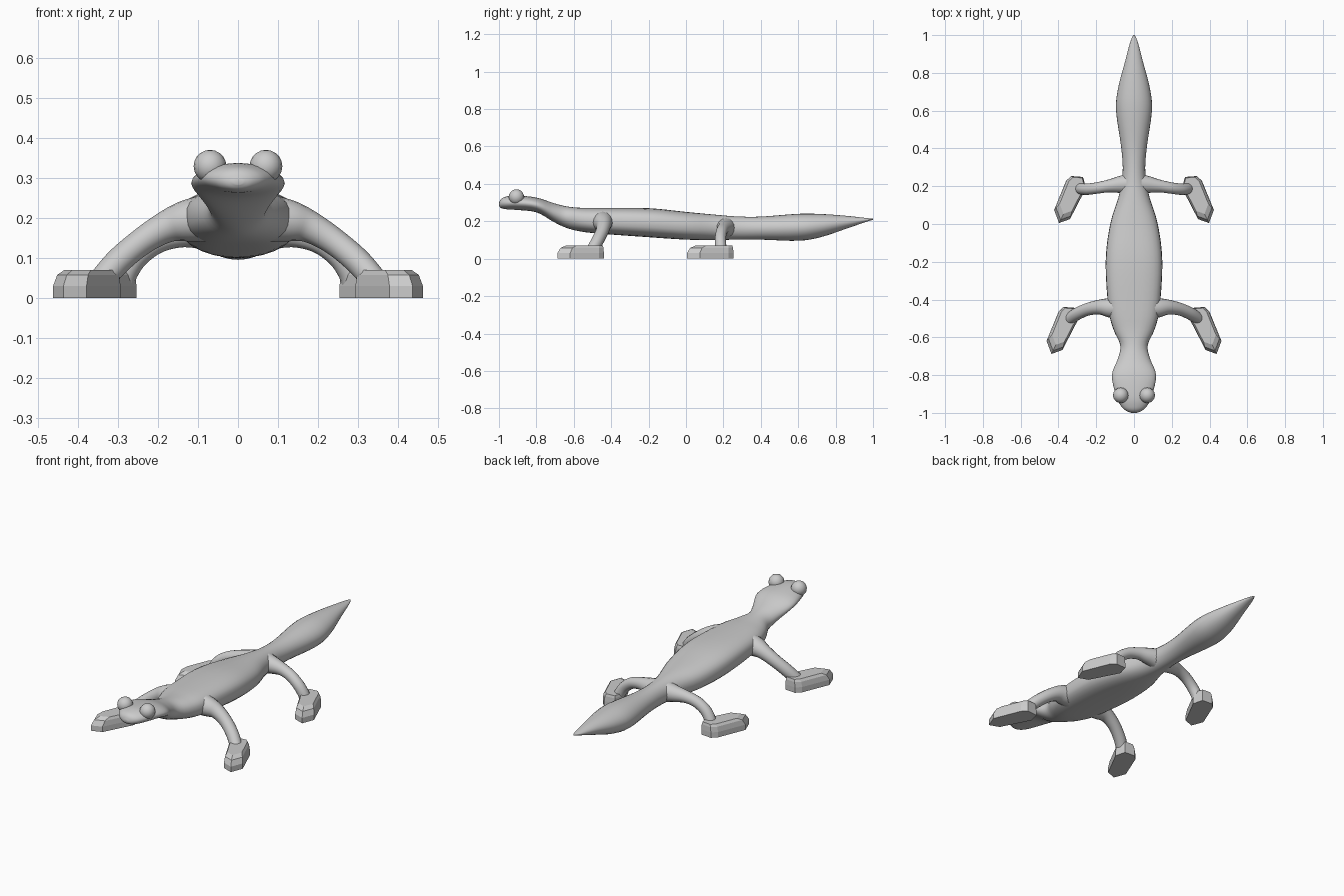
import bpy, bmesh, math
from mathutils import Vector

if "Cube" in bpy.data.objects:
    bpy.data.objects.remove(bpy.data.objects["Cube"])


def spline(keys, steps):
    """Catmull-Rom interpolation through tuples of any length."""
    out = []
    n = len(keys)
    for i in range(n - 1):
        a, b, c, d = (keys[max(0, min(n - 1, i + k))] for k in (-1, 0, 1, 2))
        for s in range(steps):
            t = s / steps
            out.append([0.5 * (2 * q + (r - p) * t + (2 * p - 5 * q + 4 * r - w) * t * t
                               + (3 * q - p - 3 * r + w) * t ** 3)
                        for p, q, r, w in zip(a, b, c, d)])
    out.append(list(keys[-1]))
    return out


def skin(name, rings, smooth=True):
    """Bridge equal-sized rings of points and cap both ends."""
    bm = bmesh.new()
    loops = [[bm.verts.new(p) for p in ring] for ring in rings]
    n = len(loops[0])
    for a, b in zip(loops, loops[1:]):
        for i in range(n):
            bm.faces.new((a[i], a[(i + 1) % n], b[(i + 1) % n], b[i]))
    bm.faces.new(loops[0])
    bm.faces.new(loops[-1])
    bmesh.ops.recalc_face_normals(bm, faces=bm.faces)
    for f in bm.faces:
        f.smooth = smooth
    me = bpy.data.meshes.new(name)
    bm.to_mesh(me)
    bm.free()
    ob = bpy.data.objects.new(name, me)
    bpy.context.collection.objects.link(ob)
    return ob


def mirror(ob):
    ob.modifiers.new("Mirror", 'MIRROR').use_mirror_merge = False


# Body, head and tail: y, half width, top z, bottom z, section squareness
stations = [
    (-1.00, .012, .298, .284, 2), (-.99, .04, .318, .272, 2), (-.965, .068, .331, .265, 2),
    (-.91, .095, .338, .261, 2), (-.80, .117, .327, .248, 2), (-.71, .084, .298, .198, 2),
    (-.64, .073, .28, .165, 2), (-.56, .108, .272, .145, 2.3), (-.45, .135, .272, .133, 2.6),
    (-.20, .150, .27, .115, 2.6), (0, .126, .25, .102, 2.4), (.15, .080, .236, .10, 2.1),
    (.27, .060, .226, .102, 2), (.40, .067, .225, .102, 2), (.60, .095, .24, .096, 2),
    (.72, .084, .239, .115, 2), (.85, .050, .23, .158, 2), (.96, .021, .218, .196, 2),
    (1.00, .004, .214, .208, 2)]
rings = []
for y, w, top, bot, e in spline(stations, 4):
    ring = []
    for i in range(28):
        a = 2 * math.pi * i / 28
        c, s = math.cos(a), math.sin(a)
        ring.append((w * math.copysign(abs(c) ** (2 / e), c), y,
                     (top + bot) / 2 + (top - bot) / 2 * math.copysign(abs(s) ** (2 / e), s)))
    rings.append(ring)
skin("body", rings)


# Legs: tubes swept along x, y, z, radius
def leg(name, keys):
    path = spline(keys, 5)
    rings = []
    for i, p in enumerate(path):
        t = Vector(path[min(i + 1, len(path) - 1)][:3]) - Vector(path[max(i - 1, 0)][:3])
        u = t.cross(Vector((0, 1, 0))).normalized()
        v = t.cross(u).normalized()
        rings.append([Vector(p[:3]) + p[3] * (u * math.cos(k * math.pi / 8) + v * math.sin(k * math.pi / 8))
                      for k in range(16)])
    mirror(skin(name, rings))


leg("front_leg", [(.07, -.445, .20, .06), (.13, -.443, .193, .052), (.18, -.44, .178, .040),
                  (.24, -.45, .142, .034), (.30, -.475, .092, .033), (.345, -.505, .04, .032)])
leg("back_leg", [(.03, .212, .165, .055), (.08, .208, .164, .044), (.14, .20, .160, .033),
                 (.20, .19, .143, .030), (.25, .184, .108, .030), (.28, .186, .065, .030),
                 (.29, .19, .03, .030)])

# Feet: flat-faced blocks tapering towards the top, pinned near the heel
outline = [(.27, .249), (.333, .254), (.36, .228), (.423, .074), (.397, .005), (.339, .026), (.254, .19)]
px, py = .29, .225
for name, dx, dy in (("back_foot", 0, 0), ("front_foot", .04, -.693)):
    rings = [[(px + (x - px) * s + dx, py + (y - py) * s + dy, z) for x, y in outline]
             for z, s in ((0, 1), (.03, 1), (.058, .92), (.071, .78))]
    mirror(skin(name, rings, smooth=False))

# Eyes
bpy.ops.mesh.primitive_uv_sphere_add(segments=16, ring_count=10, radius=.041)
eye = bpy.context.object
eye.name = "eye"
for v in eye.data.vertices:
    v.co += Vector((.07, -.907, .33))
bpy.ops.object.shade_smooth()
mirror(eye)
